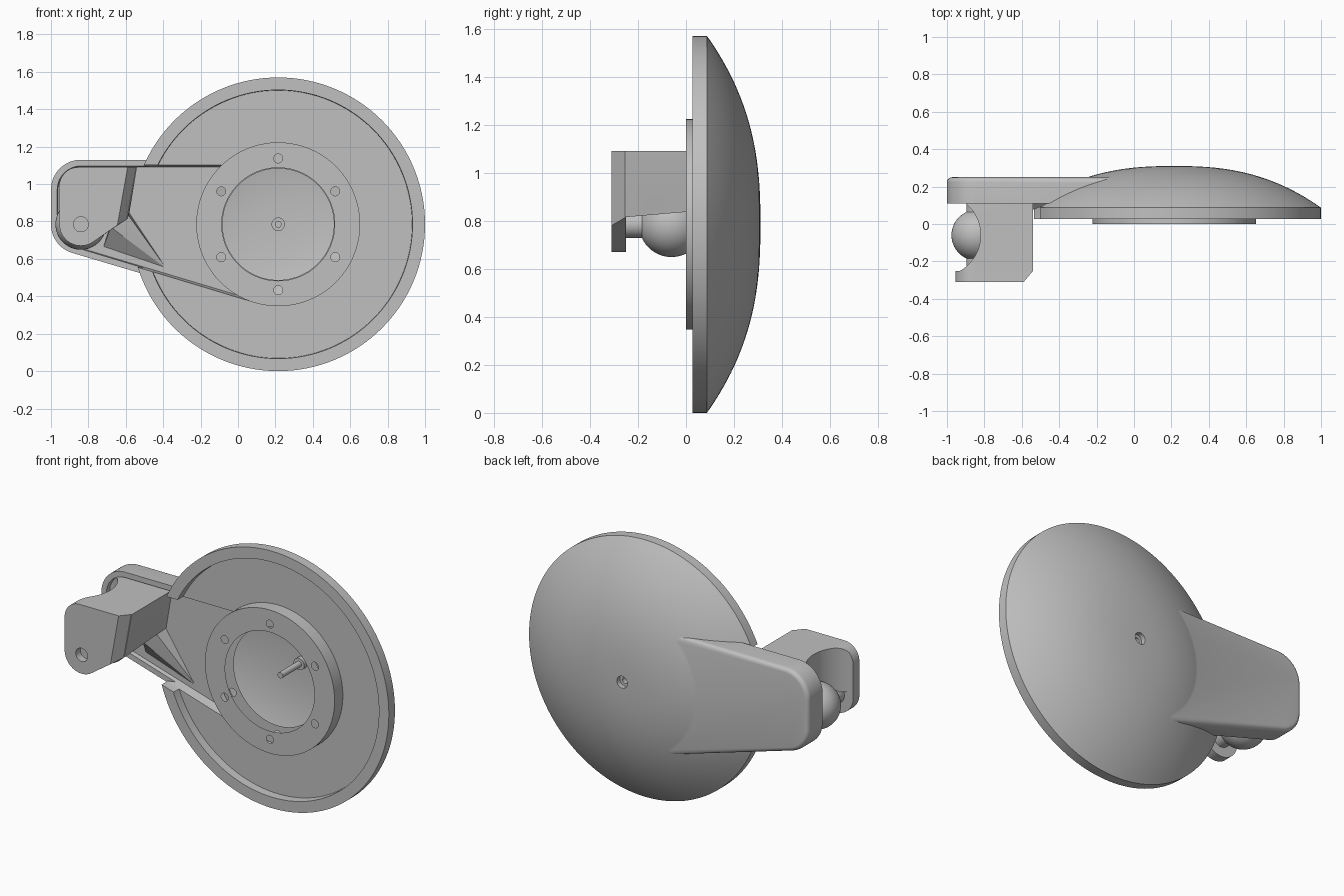
import bpy, bmesh, math
from mathutils import Matrix, Vector
from mathutils.geometry import convex_hull_2d

if "Cube" in bpy.data.objects:
    bpy.data.objects.remove(bpy.data.objects["Cube"])

grey = bpy.data.materials.new("plain grey")
grey.use_nodes = True
colour = (0.53, 0.53, 0.53, 1)
grey.diffuse_color = colour
grey.node_tree.nodes["Principled BSDF"].inputs["Base Color"].default_value = colour

DISC = (0.215, 0.785)     # disc axis in x, z
BALL = (-0.84, 0.785)     # ball joint axis in x, z


def make(name, bm):
    bmesh.ops.recalc_face_normals(bm, faces=bm.faces)
    mesh = bpy.data.meshes.new(name)
    bm.to_mesh(mesh)
    bm.free()
    mesh.materials.append(grey)
    ob = bpy.data.objects.new(name, mesh)
    bpy.context.collection.objects.link(ob)
    return ob


def lathe(name, profile, centre, steps=96):
    """Turn an (r, y) profile about an axis running along y."""
    bm = bmesh.new()
    axis = Vector((centre[0], 0, centre[1]))
    verts = [bm.verts.new(axis + Vector((r, y, 0))) for r, y in profile]
    edges = [bm.edges.new(pair) for pair in zip(verts, verts[1:])]
    bmesh.ops.spin(bm, geom=verts + edges, cent=axis, axis=(0, 1, 0),
                   angle=math.tau, steps=steps)
    bmesh.ops.remove_doubles(bm, verts=bm.verts, dist=0.0005)
    return make(name, bm)


def rod(name, centre, r, y0, y1, steps=96):
    return lathe(name, [(0, y0), (r, y0), (r, y1), (0, y1)], centre, steps)


def hull(name, sections):
    """Convex solid through (y, points) sections."""
    bm = bmesh.new()
    for y, pts in sections:
        keep = convex_hull_2d(pts) if len(pts) > 3 else range(len(pts))
        for i in keep:
            bm.verts.new((pts[i][0], y, pts[i][1]))
    result = bmesh.ops.convex_hull(bm, input=bm.verts)
    spare = [v for v in result["geom_interior"] if isinstance(v, bmesh.types.BMVert)]
    bmesh.ops.delete(bm, geom=spare, context="VERTS")
    bmesh.ops.dissolve_limit(bm, angle_limit=0.002, verts=bm.verts, edges=bm.edges)
    return make(name, bm)


def ring_points(centre, r, n=64):
    return [(centre[0] + r * math.cos(math.tau * i / n),
             centre[1] + r * math.sin(math.tau * i / n)) for i in range(n)]


def combine(ob, other, operation):
    mod = ob.modifiers.new(operation, "BOOLEAN")
    mod.object, mod.operation, mod.solver = other, operation, "EXACT"
    bpy.context.view_layer.objects.active = ob
    bpy.ops.object.modifier_apply(modifier=mod.name)
    bpy.data.objects.remove(other)


def arm_outline(r, big, x_max):
    """Tapered arm: two rounded corners running into the hub circle."""
    top = 0.97 + r
    pts = ring_points((-0.84, 0.97), r) + ring_points(BALL, r)
    pts += [p for p in ring_points(DISC, big, 128) if p[1] <= top and p[0] <= x_max]
    return pts + [(min(-0.1, x_max), top)]


# Domed disc with a raised rim, flatter in the middle
RIM, FACE = 0.785, 0.08
dome = [(RIM * i / 28, 0.31 - 0.223 * (i / 28) ** 2.5) for i in range(29)]
body = lathe("domed_disc_and_arm",
             [(0, FACE), (0.716, FACE), (0.718, 0.028), (RIM, 0.028)] + dome[::-1],
             DISC, 128)

# Arm with a rounded back edge, ending inside the dome
sections = [(0.11, arm_outline(0.16, 0.46, 0.13))]
for i in range(6):
    a = math.radians(18 * i)
    inset = 0.026 * (1 - math.cos(a))
    sections.append((0.224 + 0.026 * math.sin(a),
                     arm_outline(0.16 - inset, 0.46 - inset, 0.13)))
combine(body, hull("arm", sections), "UNION")

# Drafted hollow running along the arm and round the hub
FLOOR = 0.135
combine(body, hull("arm_hollow", [(-0.1, arm_outline(0.132, 0.437, 1)),
                                  (FACE, arm_outline(0.132, 0.437, 1)),
                                  (FLOOR, arm_outline(0.122, 0.425, 1))]), "DIFFERENCE")
combine(body, lathe("hub_hollow", [(0, 0), (0.438, 0), (0.438, FACE), (0.418, FLOOR),
                                   (0, FLOOR)], DISC, 128), "DIFFERENCE")

# Hub boss with stepped bore and screw holes
combine(body, rod("hub_boss", DISC, 0.415, 0.077, FLOOR + 0.02, 128), "UNION")
combine(body, lathe("stepped_bore", [(0, 0), (0.302, 0), (0.297, 0.09), (0.265, 0.09),
                                     (0.264, 0.2), (0, 0.2)], DISC, 128), "DIFFERENCE")
for i in range(6):
    a = math.radians(30 + 60 * i)
    spot = (DISC[0] + 0.352 * math.cos(a), DISC[1] + 0.352 * math.sin(a))
    combine(body, rod("screw_hole", spot, 0.024, 0, 0.14, 24), "DIFFERENCE")
combine(body, lathe("centre_hole", [(0, 0.1), (0.018, 0.1), (0.018, 0.28), (0.036, 0.28),
                                    (0.036, 0.4), (0, 0.4)], DISC, 32), "DIFFERENCE")

# Bracket block rising from the arm hollow, thicker towards the cheek plate
corner = ring_points((-0.855, 0.99), 0.1)
upper = [p for p in corner if p[1] > 0.95] + [(-0.54, 1.09)]
block = upper + [(-0.955, 0.85), (-0.58, 0.85)]
front = upper + [(-0.955, 0.815), (-0.59, 0.815)]
bracket = hull("bracket", [(-0.255, front), (-0.15, block), (FLOOR + 0.02, block)])

# Scooped side that clears the ball
bm = bmesh.new()
bmesh.ops.create_cone(bm, cap_ends=True, segments=96, radius1=0.22, radius2=0.22,
                      depth=2, matrix=Matrix.Translation((-1.04, -0.06, 0.9)))
combine(bracket, make("side_scoop", bm), "DIFFERENCE")

# Front cheek plate with a chamfered inner edge
cheek = corner + ring_points(BALL, 0.115)
combine(bracket, hull("cheek_plate", [(-0.31, cheek + [(-0.59, 1.09), (-0.645, 0.78)]),
                                      (-0.25, cheek + [(-0.54, 1.09), (-0.59, 0.815),
                                                       (-0.645, 0.78)])]), "UNION")
combine(bracket, rod("cheek_hole", BALL, 0.04, -0.4, -0.265, 32), "DIFFERENCE")

# Sloping gusset between the bracket and the arm floor
gusset = hull("gusset", [(0.05, [(-0.68, 0.77), (-0.66, 0.86), (-0.605, 0.86)]),
                         (FLOOR + 0.005, [(-0.72, 0.66), (-0.38, 0.545), (-0.59, 0.86)])])

# Ball joint and its pin
R = 0.136
arc = [(R * math.sin(math.pi * i / 32), -0.06 - R * math.cos(math.pi * i / 32))
       for i in range(33)]
ball = lathe("joint_ball", arc, BALL, 64)
pin = rod("joint_pin", BALL, 0.056, -0.26, FLOOR + 0.02, 48)

# Smooth shading with sharp edges kept
bpy.ops.object.select_all(action="DESELECT")
for ob in (body, bracket, gusset, ball, pin):
    ob.select_set(True)
bpy.context.view_layer.objects.active = body
bpy.ops.object.shade_smooth_by_angle(angle=math.radians(25))
